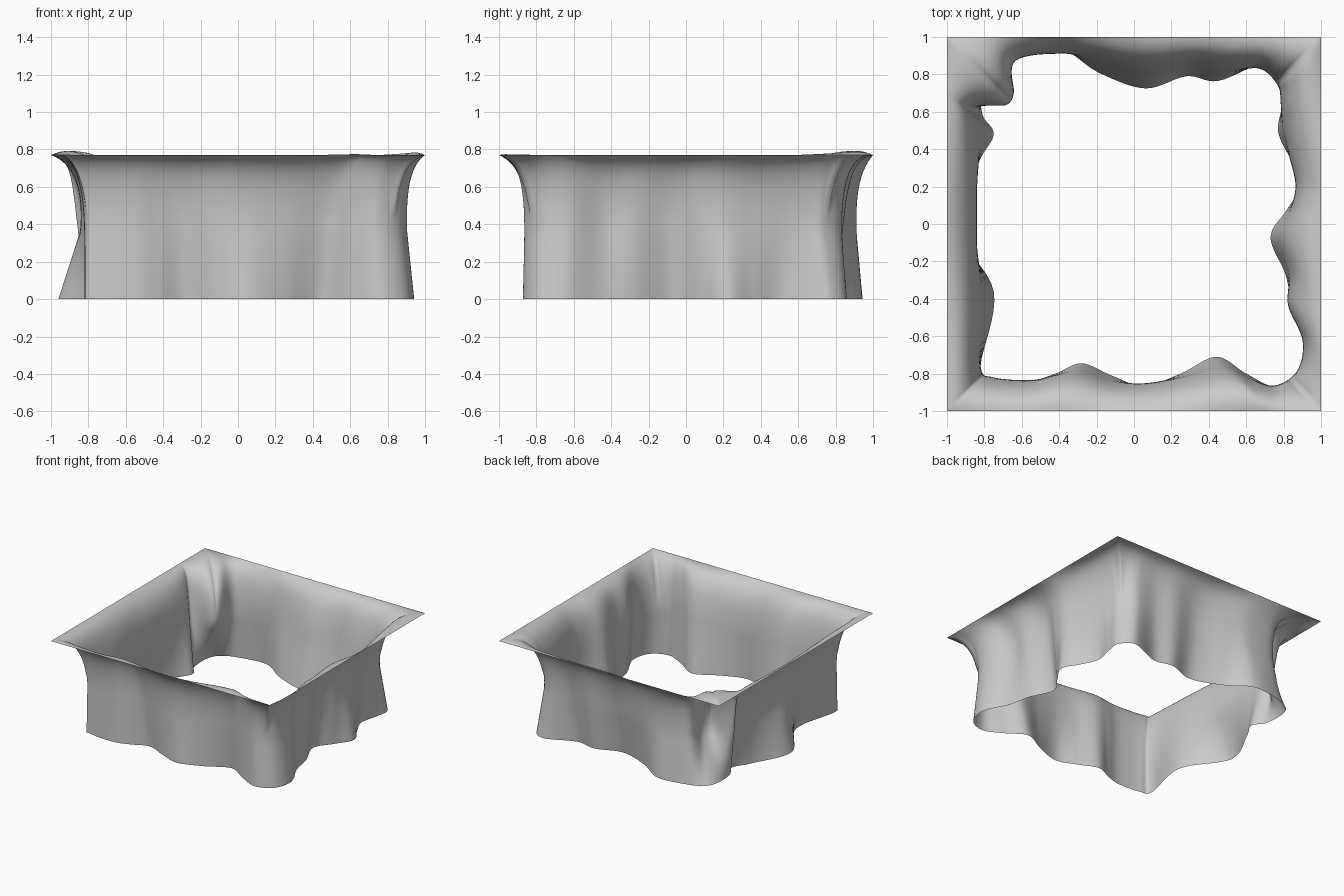
import bpy, bmesh, math
from mathutils import Vector

if "Cube" in bpy.data.objects:
    bpy.data.objects.remove(bpy.data.objects["Cube"])

H = 0.77        # rim height
Z_FLARE = 0.36  # height where the wall begins to flare to the rim
LOW_ROWS, TOP_ROWS = 8, 20
STEPS = 8

# Wavy hem at z = 0: x, y, and scale of the wall at mid height
HEM = [
    (-.82, -.76, 1.0), (-.75, -.82, 1.0), (-.55, -.835, 1.0), (-.42, -.80, 1.01),
    (-.28, -.745, 1.05), (-.12, -.81, 1.03), (.05, -.865, .985), (.25, -.80, 1.02),
    (.44, -.71, 1.07), (.60, -.80, 1.03), (.76, -.872, .99), (.90, -.81, .97),
    (.94, -.65, .96), (.85, -.45, .97), (.81, -.27, 1.02), (.73, -.07, 1.06),
    (.82, .08, 1.02), (.90, .22, .96), (.83, .36, 1.0), (.77, .50, 1.03),
    (.80, .66, .98), (.81, .78, .95), (.70, .86, .965), (.45, .765, 1.06),
    (.28, .79, 1.06), (.06, .725, 1.10), (-.19, .81, 1.07), (-.40, .94, .97),
    (-.66, .91, .96), (-.78, .85, .83), (-.82, .75, .85), (-.81, .585, 1.05),
    (-.75, .48, 1.09), (-.83, .33, 1.0), (-.96, .0, .88), (-.75, -.36, 1.07),
]


def spline(pts, steps):
    """Closed Catmull-Rom curve through the points."""
    n, out = len(pts), []
    for i in range(n):
        a, b, c, d = (Vector(pts[(i + k) % n]) for k in (-1, 0, 1, 2))
        for j in range(steps):
            t = j / steps
            out.append(0.5 * (2 * b + (c - a) * t + (2 * a - 5 * b + 4 * c - d) * t * t
                              + (3 * b - a - 3 * c + d) * t ** 3))
    return out


def bezier(a, b, c, d, t):
    u = 1 - t
    return a * u ** 3 + b * 3 * u * u * t + c * 3 * u * t * t + d * t ** 3


hem = spline(HEM, STEPS)
n = len(hem)

# Square rim: each hem point projected outward, nearest points snapped to corners
rim = [Vector((p.x, p.y, 0)) / max(abs(p.x), abs(p.y)) for p in hem]
for q in rim:
    q.z = H
for cx in (-1, 1):
    for cy in (-1, 1):
        corner = Vector((cx, cy, H))
        rim[min(range(n), key=lambda k: (rim[k] - corner).length)] = corner

# Draped wall: each column rises from the hem, then bends outward to the rim
cols = []
for p, edge in zip(hem, rim):
    foot = Vector((p.x, p.y, 0))
    knee = Vector((p.x * p.z, p.y * p.z, Z_FLARE))
    out = Vector((edge.x - knee.x, edge.y - knee.y, 0))
    d = out.length
    # wide insets turn flat or bulge slightly above the rim
    rise = min(0.09, -0.085 + 0.75 * (d - 0.1))
    c1 = knee + (knee - foot) * (0.6 if p.z > 1 else 0.25)
    c1.z = Z_FLARE + 0.24 + 0.3 * min(d, 0.3)
    c2 = knee + out * 0.42
    c2.z = H + rise
    pts = [foot.lerp(knee, i / LOW_ROWS) for i in range(LOW_ROWS)]
    pts += [bezier(knee, c1, c2, edge, i / TOP_ROWS) for i in range(TOP_ROWS + 1)]
    cols.append(pts)

# Folds fade toward the taut rim
for r in range(LOW_ROWS, LOW_ROWS + TOP_ROWS):
    t = (r - LOW_ROWS) / TOP_ROWS
    off = [cols[i][r] - rim[i] for i in range(n)]
    for _ in range(int(50 * t * t)):
        off = [off[i] * 0.5 + (off[i - 1] + off[(i + 1) % n]) * 0.25 for i in range(n)]
    for i in range(n):
        cols[i][r] = rim[i] + off[i]

bm = bmesh.new()
cols = [[bm.verts.new(v) for v in c] for c in cols]
for i in range(n):
    a, b = cols[i], cols[(i + 1) % n]
    for r in range(len(a) - 1):
        bm.faces.new((a[r], b[r], b[r + 1], a[r + 1]))
for f in bm.faces:
    f.smooth = True
mesh = bpy.data.meshes.new("draped_cloth_skirt")
bm.to_mesh(mesh)
bm.free()
obj = bpy.data.objects.new("draped_cloth_skirt", mesh)
bpy.context.collection.objects.link(obj)
